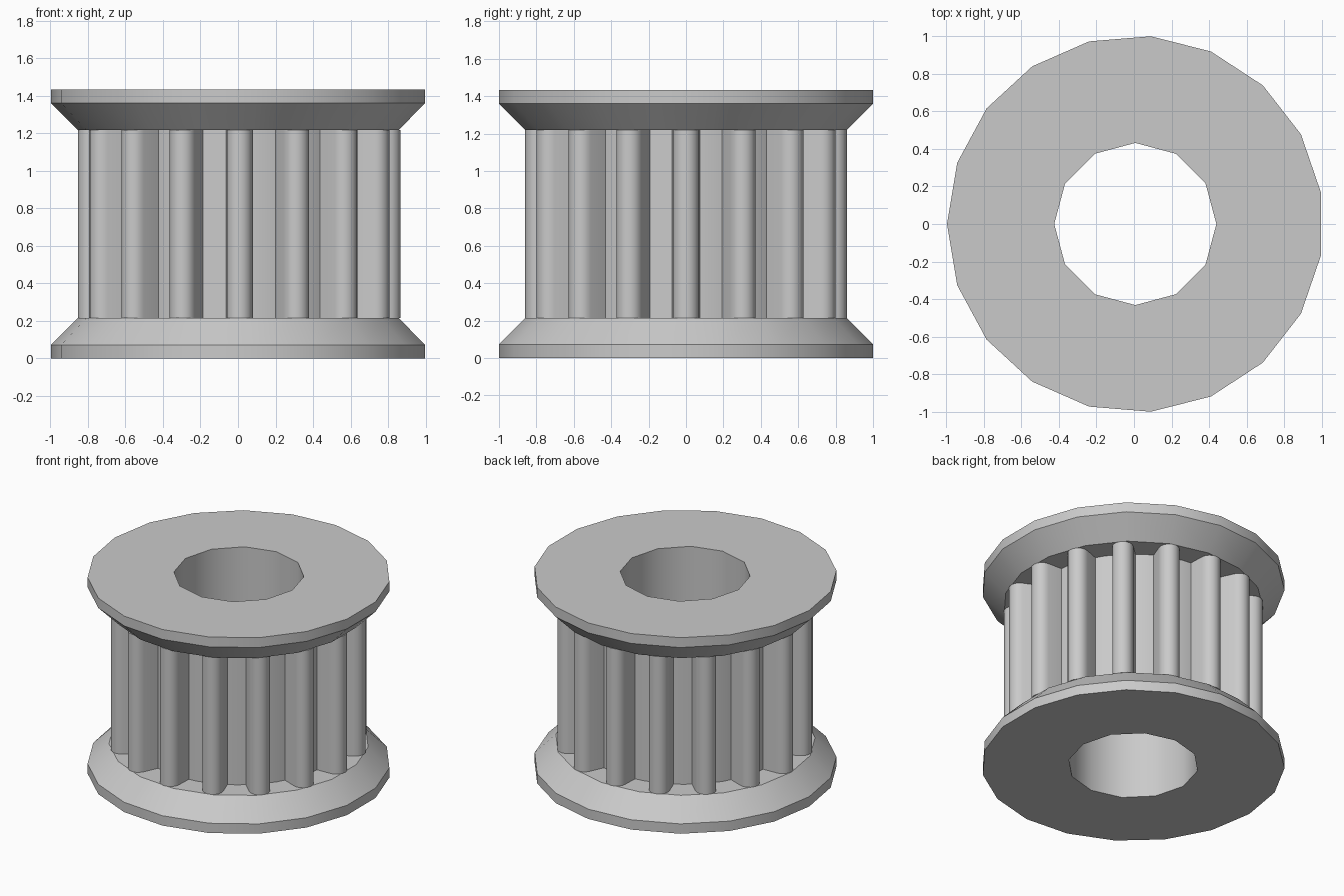
import bpy, bmesh
from math import sin, cos, pi, radians

if "Cube" in bpy.data.objects:
    bpy.data.objects.remove(bpy.data.objects["Cube"], do_unlink=True)

HEIGHT = 1.433
FLANGE_H = 0.215
TEETH = 16
AXIS_X = 0.007  # the odd-sided rim is centred by its outline, not its axis

steel = bpy.data.materials.new("grey_metal")
steel.use_nodes = True
grey = (0.59, 0.59, 0.59, 1)
steel.diffuse_color = grey
steel.node_tree.nodes["Principled BSDF"].inputs["Base Color"].default_value = grey


def ring(radius, sides, start=0.0):
    steps = [start + 2 * pi * i / sides for i in range(sides)]
    return [(radius * cos(a), radius * sin(a)) for a in steps]


def hollow_stack(name, layers):
    """Skin a stack of (outline, z) layers around the bore, and cap both ends."""
    bm = bmesh.new()

    def skin(stack):
        loops = [[bm.verts.new((x, y, z)) for x, y in pts] for pts, z in stack]
        for low, high in zip(loops, loops[1:]):
            for i in range(len(low)):
                j = (i + 1) % len(low)
                bm.faces.new((low[i], low[j], high[j], high[i]))
        return loops[0], loops[-1]

    bore = ring(0.432, 12)
    outer = skin(layers)
    inner = skin([(bore, layers[0][1]), (bore, layers[-1][1])])
    for a, b in zip(outer, inner):
        edges = [bm.edges.get((lp[i - 1], lp[i])) for lp in (a, b) for i in range(len(lp))]
        bmesh.ops.triangle_fill(bm, edges=edges, use_beauty=True)
    bmesh.ops.recalc_face_normals(bm, faces=bm.faces)
    mesh = bpy.data.meshes.new(name)
    bm.to_mesh(mesh)
    bm.free()
    mesh.materials.append(steel)
    obj = bpy.data.objects.new(name, mesh)
    obj.location.x = AXIS_X
    bpy.context.collection.objects.link(obj)
    bpy.ops.object.select_all(action="DESELECT")
    obj.select_set(True)
    bpy.context.view_layer.objects.active = obj
    bpy.ops.object.shade_smooth_by_angle(angle=radians(31))


# Flanges: a thin rim with a cone narrowing towards the teeth
rim, neck = ring(1.0035, 19, pi), ring(0.862, 19, pi)
profile = [(rim, 0), (rim, 0.072), (neck, FLANGE_H)]
hollow_stack("lower_flange", profile)
hollow_stack("upper_flange", [(pts, HEIGHT - z) for pts, z in profile])

# Toothed core: parallel-sided teeth with half-round tips, as (outward, sideways)
TIP_R, TIP_CENTRE, STEPS = 0.07, 0.79, 8
tip = [(TIP_CENTRE + TIP_R * sin(pi * i / STEPS), -TIP_R * cos(pi * i / STEPS))
       for i in range(STEPS + 1)]
tooth = [(0.683, -0.074)] + tip + [(0.683, 0.074)]
half_pitch = pi / TEETH
tooth.append((0.69 * cos(half_pitch), 0.69 * sin(half_pitch)))  # middle of the groove floor
outline = []
for k in range(TEETH):
    c, s = cos(2 * half_pitch * k), sin(2 * half_pitch * k)
    outline += [(u * c - v * s, u * s + v * c) for u, v in tooth]
hollow_stack("toothed_core", [(outline, FLANGE_H), (outline, HEIGHT - FLANGE_H)])
